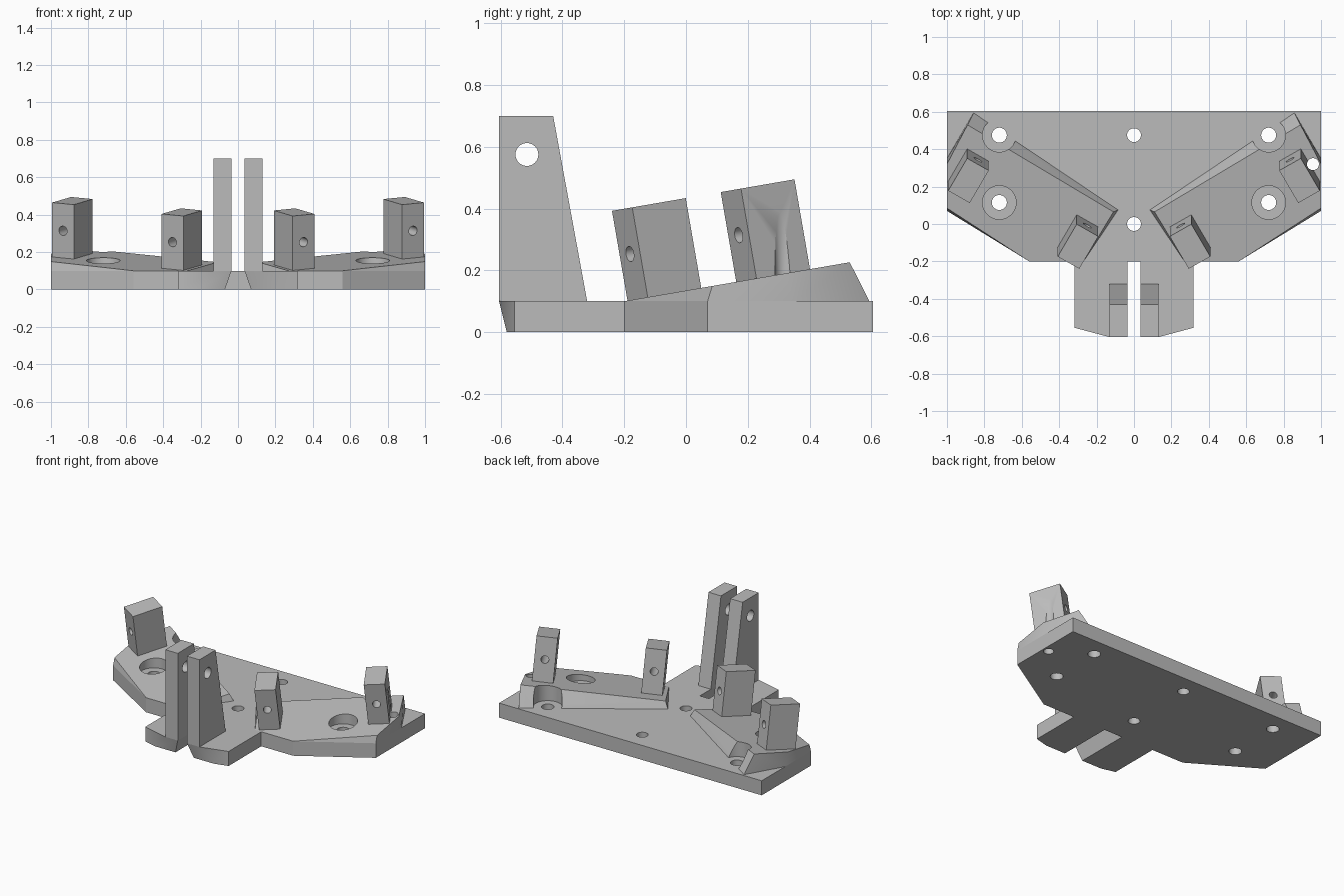
import bpy, bmesh, math
from mathutils import Matrix, Vector

if "Cube" in bpy.data.objects:
    bpy.data.objects.remove(bpy.data.objects["Cube"], do_unlink=True)

GREY = 0.5
mat = bpy.data.materials.new("plain grey")
mat.use_nodes = True
mat.diffuse_color = (GREY, GREY, GREY, 1)
mat.node_tree.nodes["Principled BSDF"].inputs["Base Color"].default_value = (GREY, GREY, GREY, 1)

THICK = 0.1                     # base plate thickness
TILT = math.radians(9.8)        # slope of the wedges and posts
FOLD_Y = -0.2                   # where the slope leaves the plate
BOLT_X, BOLT_YS = 0.72, (0.115, 0.475)
EXTRA_HOLE = (0.957, 0.32)


def finish(name, bm):
    bmesh.ops.recalc_face_normals(bm, faces=bm.faces)
    mesh = bpy.data.meshes.new(name)
    bm.to_mesh(mesh)
    bm.free()
    ob = bpy.data.objects.new(name, mesh)
    bpy.context.collection.objects.link(ob)
    mesh.materials.append(mat)
    return ob


def loft(name, lower, upper):
    """Solid between two matching rings of points."""
    bm = bmesh.new()
    a = [bm.verts.new(p) for p in lower]
    b = [bm.verts.new(p) for p in upper]
    bm.faces.new(a)
    bm.faces.new(b)
    for i in range(len(a)):
        j = (i + 1) % len(a)
        bm.faces.new((a[i], a[j], b[j], b[i]))
    return finish(name, bm)


def drill(ob, matrix, radius, depth=1.0):
    """Cut a round hole along the matrix's z axis."""
    bm = bmesh.new()
    bmesh.ops.create_cone(bm, cap_ends=True, segments=40, radius1=radius,
                          radius2=radius, depth=depth, matrix=matrix)
    cutter = finish("hole_cutter", bm)
    cutter.hide_render = True
    mod = ob.modifiers.new("hole", 'BOOLEAN')
    mod.operation, mod.solver, mod.object = 'DIFFERENCE', 'EXACT', cutter
    bpy.context.view_layer.objects.active = ob
    bpy.ops.object.modifier_apply(modifier=mod.name)
    bpy.data.objects.remove(cutter, do_unlink=True)


def upright(x, y):
    return Matrix.Translation((x, y, 0.3))


def slope_z(y):
    return THICK + math.tan(TILT) * (y - FOLD_Y)


def smooth(ob):
    bpy.ops.object.select_all(action='DESELECT')
    ob.select_set(True)
    bpy.context.view_layer.objects.active = ob
    bpy.ops.object.shade_smooth_by_angle(angle=math.radians(30))


# Base plate: half outline from the slot round to the back, then mirrored
rim = [(0.317, -0.555), (0.317, -0.2), (0.56, -0.2), (1, 0.07), (1, 0.605)]
top_half = [(0.035, -0.2), (0.035, -0.605), (0.13, -0.605)] + rim
low_half = [(0.07, -0.2), (0.07, -0.58), (0.22, -0.58)] + rim


def ring(half, z):
    full = half + [(-x, y) for x, y in reversed(half)]
    return [(x, y, z) for x, y in full]


plate = loft("base_plate", ring(low_half, 0), ring(top_half, THICK))
for y in (0, 0.475):
    drill(plate, upright(0, y), 0.037)
for side in (-1, 1):
    for y in BOLT_YS:
        drill(plate, upright(side * BOLT_X, y), 0.04)
drill(plate, upright(*EXTRA_HOLE), 0.032)
smooth(plate)

# Sloped wedges, upright fins and leaning posts on both sides
wedge_foot = [(0.085, 0.075), (0.27, -0.2), (0.56, -0.2), (1, 0.07), (1, 0.35), (0.858, 0.594)]
wedge_top = [(0.11, 0.065), (1, 0.085), (1, 0.32), (0.89, 0.53)]
fin_profile = [(-0.605, THICK), (-0.32, THICK), (-0.43, 0.7), (-0.605, 0.7)]
POST = Vector((0.133, 0.203, 0.295))

for side, label in ((1, "left"), (-1, "right")):
    # Wedge with counterbores reaching down to the plate
    bm = bmesh.new()
    for x, y in wedge_foot:
        bm.verts.new((side * x, y, THICK))
    for x, y in wedge_top:
        bm.verts.new((side * x, y, slope_z(y)))
    bmesh.ops.convex_hull(bm, input=bm.verts)
    bmesh.ops.dissolve_limit(bm, angle_limit=0.01, verts=bm.verts, edges=bm.edges)
    wedge = finish(label + "_wedge", bm)
    for y in BOLT_YS:
        drill(wedge, upright(side * BOLT_X, y), 0.09)
    if side == 1:
        drill(wedge, upright(*EXTRA_HOLE), 0.032)
    smooth(wedge)

    # Tapered fin with a cross hole
    fin = loft(label + "_fin", [(side * 0.035, y, z) for y, z in fin_profile],
               [(side * 0.13, y, z) for y, z in fin_profile])
    across = Matrix.Translation((0, -0.515, 0.575)) @ Matrix.Rotation(math.pi / 2, 4, 'Y')
    drill(fin, across, 0.037)
    smooth(fin)

    # Posts standing square to the slope, drilled lengthwise
    for name, x, y in (("front_post", 0.2995, -0.07), ("rear_post", 0.885, 0.282)):
        frame = (Matrix.Translation((side * x, y, slope_z(y)))
                 @ Matrix.Rotation(TILT, 4, 'X')
                 @ Matrix.Rotation(side * math.radians(30), 4, 'Z'))
        middle = frame @ Matrix.Translation((0, 0, POST.z / 2))
        bm = bmesh.new()
        bmesh.ops.create_cube(bm, size=1, matrix=middle @ Matrix.Diagonal((*POST, 1)))
        post = finish(label + "_" + name, bm)
        drill(post, middle @ Matrix.Rotation(math.pi / 2, 4, 'X'), 0.025)
        if side == 1 and name == "rear_post":
            drill(post, upright(*EXTRA_HOLE), 0.032)
        smooth(post)
